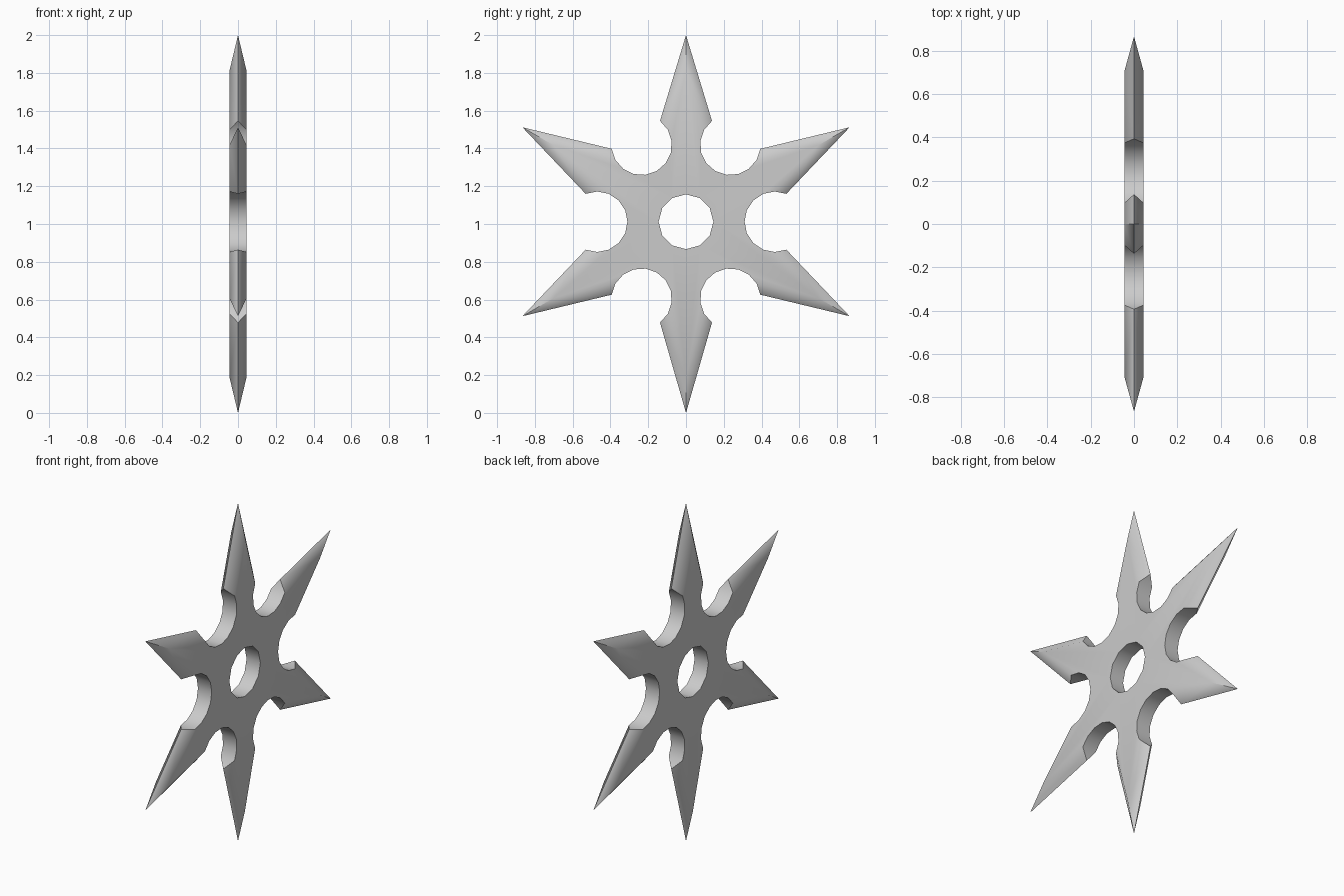
import bpy, bmesh
from math import sin, cos, pi, radians

if "Cube" in bpy.data.objects:
    bpy.data.objects.remove(bpy.data.objects["Cube"])

HALF = 0.045      # half thickness
CZ = 1.012        # height of the hub centre
HOLE_R = 0.145
GAP_D, GAP_R = 0.47, 0.16   # round notch: distance from hub, radius

bm = bmesh.new()


def polar(r, a):
    """Point in the star plane, angle measured from straight up."""
    return (r * sin(a), r * cos(a))


def face(points):
    bm.faces.new([bm.verts.new((x, y, z + CZ)) for x, y, z in points])


def at(p, x):
    return (x, p[0], p[1])


# each of the six points is made of two mirrored half sectors
for k in range(6):
    arm = k * pi / 3
    tip_r = {0: 0.988, 3: 1.012}.get(k, 1.0)
    tip = polar(tip_r, arm)
    spine = polar(tip_r - 0.188, arm)
    for side in (-1, 1):
        gap = arm + side * pi / 6
        c = polar(GAP_D, gap)
        # notch arc from its innermost point out to the barb
        arc = []
        for i in range(6):
            q = polar(GAP_R, gap + pi + side * radians(22.5 * i))
            arc.append((c[0] + q[0], c[1] + q[1]))
        barb, neck = arc[5], arc[4]
        h0, h1 = polar(HOLE_R, arm), polar(HOLE_R, gap)
        for x in (-HALF, HALF):
            # flat hub face and ground blade facets
            face([at(p, x) for p in [h0, h1] + arc[:5] + [spine]])
            face([at(spine, x), at(neck, x), at(barb, 0)])
            face([at(spine, x), at(barb, 0), at(tip, 0)])
        # notch wall, barb end and hole wall
        for p, q in zip(arc[:4], arc[1:5]):
            face([at(p, -HALF), at(q, -HALF), at(q, HALF), at(p, HALF)])
        face([at(neck, -HALF), at(barb, 0), at(neck, HALF)])
        face([at(h0, -HALF), at(h1, -HALF), at(h1, HALF), at(h0, HALF)])

bmesh.ops.remove_doubles(bm, verts=bm.verts, dist=1e-4)
bmesh.ops.recalc_face_normals(bm, faces=bm.faces)
mesh = bpy.data.meshes.new("throwing_star")
bm.to_mesh(mesh)
bm.free()
star = bpy.data.objects.new("throwing_star", mesh)
bpy.context.collection.objects.link(star)
bpy.context.view_layer.objects.active = star
star.select_set(True)
bpy.ops.object.shade_smooth_by_angle(angle=radians(45))
